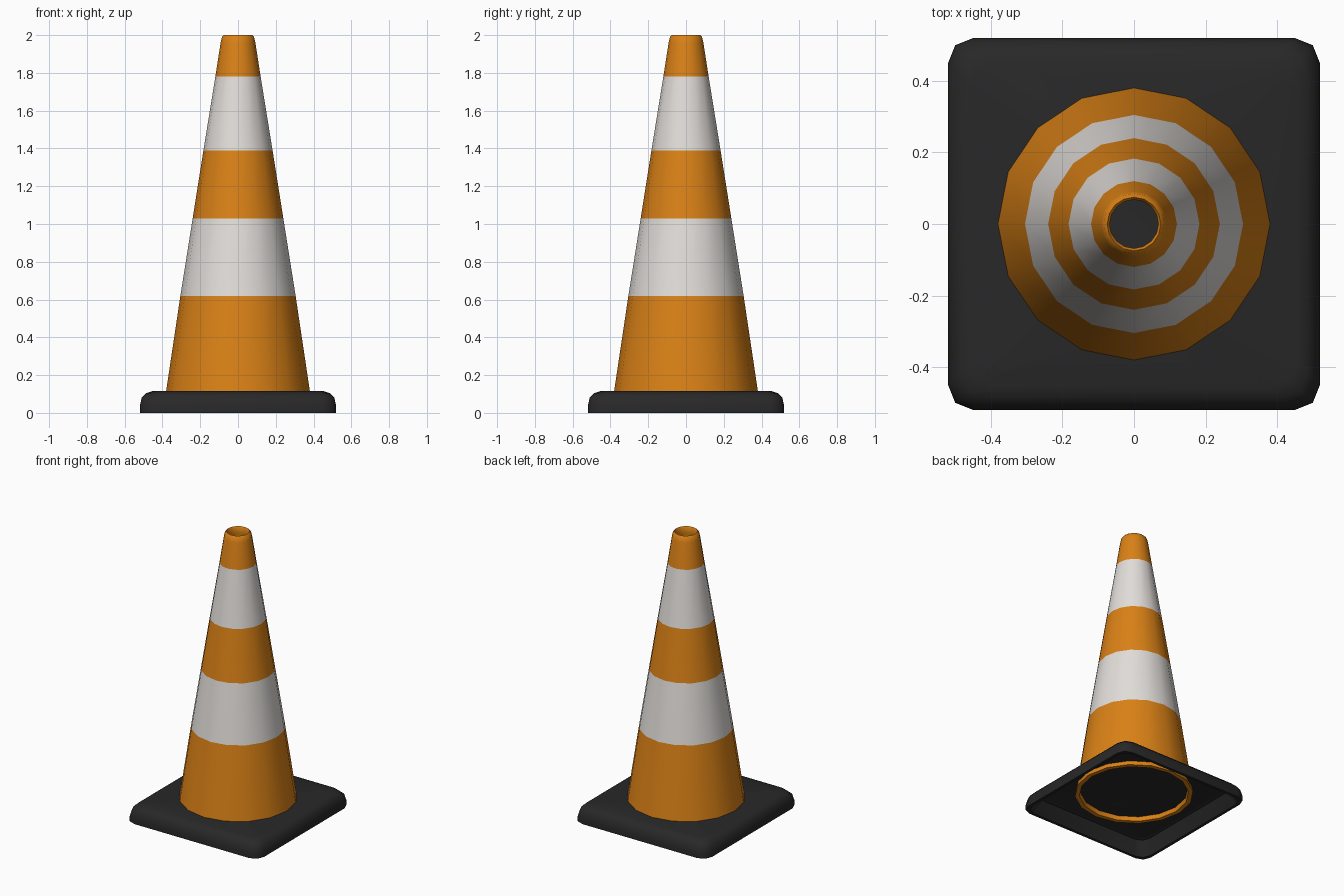
import bpy, bmesh, math

SIDES = 16

cube = bpy.data.objects.get("Cube")
if cube:
    bpy.data.objects.remove(cube)


def material(name, rgb):
    m = bpy.data.materials.new(name)
    m.use_nodes = True
    m.diffuse_color = (*rgb, 1)
    m.node_tree.nodes["Principled BSDF"].inputs["Base Color"].default_value = (*rgb, 1)
    return m


orange = material("orange plastic", (0.70, 0.22, 0.008))
white = material("reflective white", (0.76, 0.73, 0.70))
black = material("black rubber", (0.021, 0.021, 0.021))


def loft(name, rings, mats, closed=False, band_material=None):
    """Skin a stack of equal-sized point rings, optionally joining last to first."""
    bm = bmesh.new()
    loops = [[bm.verts.new(p) for p in ring] for ring in rings]
    pairs = list(zip(loops, loops[1:]))
    if closed:
        pairs.append((loops[-1], loops[0]))
    for band, (a, b) in enumerate(pairs):
        for i in range(len(a)):
            j = (i + 1) % len(a)
            face = bm.faces.new((a[i], a[j], b[j], b[i]))
            if band_material:
                face.material_index = band_material(band)
    bmesh.ops.recalc_face_normals(bm, faces=bm.faces)
    mesh = bpy.data.meshes.new(name)
    bm.to_mesh(mesh)
    bm.free()
    obj = bpy.data.objects.new(name, mesh)
    bpy.context.collection.objects.link(obj)
    for m in mats:
        mesh.materials.append(m)
    bpy.ops.object.select_all(action='DESELECT')
    obj.select_set(True)
    bpy.context.view_layer.objects.active = obj
    bpy.ops.object.shade_smooth_by_angle(angle=math.radians(50))
    return obj


def circle(r, z):
    steps = [math.tau * i / SIDES for i in range(SIDES)]
    return [(r * math.cos(a), r * math.sin(a), z) for a in steps]


def rounded_square(h, z):
    """Square ring of half width h with two-step rounded corners."""
    corner = [(h, h - 0.07), (h - 0.02, h - 0.02), (h - 0.07, h)]
    points = []
    for k in range(4):
        c, s = round(math.cos(k * math.pi / 2)), round(math.sin(k * math.pi / 2))
        points += [(x * c - y * s, x * s + y * c, z) for x, y in corner]
    return points


# Striped cone: outer wall, rounded lip, then hollow inside back to the foot
outer = [(0.385, 0.085), (0.305, 0.62), (0.24, 1.03), (0.183, 1.39),
         (0.12, 1.78), (0.092, 1.96), (0.085, 1.99), (0.075, 2.0)]
inner = [(0.068, 1.99), (0.07, 1.95), (0.355, 0.085)]
loft("striped_cone", [circle(r, z) for r, z in outer + inner], [orange, white],
     closed=True, band_material=lambda band: int(band in (1, 3)))

# Rubber base: soft-edged shell, open underneath
shell = [(0.50, 0.0), (0.52, 0.0), (0.52, 0.035), (0.51, 0.08), (0.485, 0.105), (0.455, 0.115)]
under = [(0.455, 0.092), (0.485, 0.075), (0.50, 0.035)]
base = loft("rubber_base", [rounded_square(h, z) for h, z in under[::-1] + shell], [black])

# Close the plate above and below around the round opening
bm = bmesh.new()
bm.from_mesh(base.data)
rim = [e for e in bm.edges if e.is_boundary]
for z in (0.115, 0.092):
    ring = [bm.verts.new(p) for p in circle(0.37, z)]
    hole = [bm.edges.new((ring[i], ring[i - 1])) for i in range(SIDES)]
    edge = [e for e in rim if all(abs(v.co.z - z) < 0.001 for v in e.verts)]
    if edge:
        bmesh.ops.bridge_loops(bm, edges=edge + hole)
# The under shell starts at its lower ring, so stitch its remaining rings
bmesh.ops.recalc_face_normals(bm, faces=bm.faces)
bm.to_mesh(base.data)
bm.free()
